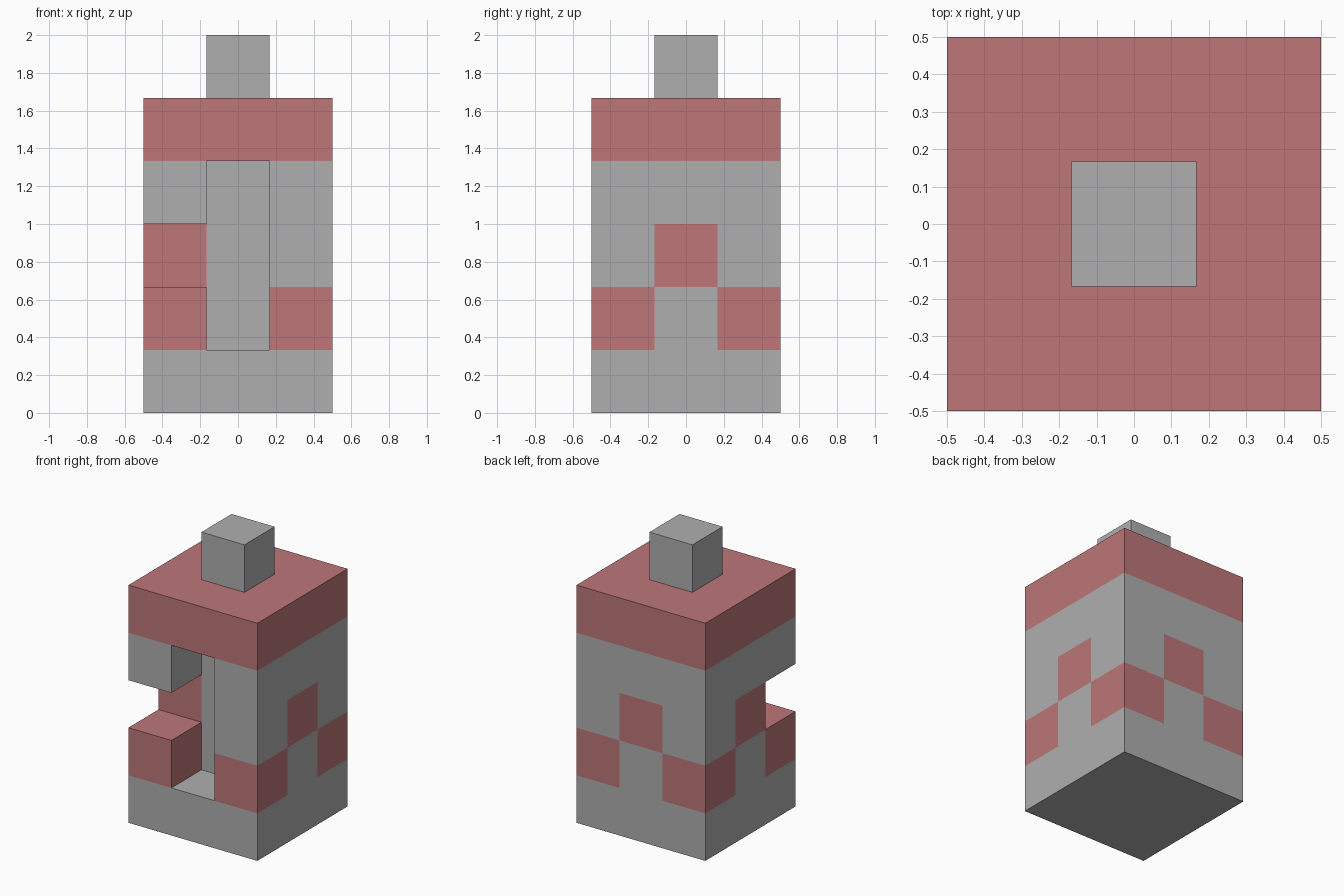
import bpy
import bmesh
import math
from mathutils import Vector

if "Cube" in bpy.data.objects:
    bpy.data.objects.remove(bpy.data.objects["Cube"], do_unlink=True)

CELL = 1 / 3


def make_material(name, color):
    mat = bpy.data.materials.new(name)
    mat.use_nodes = True
    mat.diffuse_color = color
    mat.node_tree.nodes["Principled BSDF"].inputs["Base Color"].default_value = color
    return mat


GREY, RED = 0, 1
materials = [make_material("light grey", (0.43, 0.43, 0.43, 1)),
             make_material("dusty red", (0.51, 0.18, 0.19, 1))]


def wall_color(x, y, z):
    """Zigzag: red corners in the lower row, red side centres in the row above."""
    corner = x != 1 and y != 1
    side_centre = (x == 1) != (y == 1)
    return RED if (z == 1 and corner) or (z == 2 and side_centre) else GREY


# Doorway in the middle of the front, with a notch beside it
openings = {(1, 0, 1), (1, 0, 2), (1, 0, 3), (0, 0, 2)}


def layer(levels, color):
    return {(x, y, z): color(x, y, z) for z in levels
            for x in range(3) for y in range(3) if (x, y, z) not in openings}


parts = {
    "base": layer([0], lambda *c: GREY),
    "patterned_walls": layer([1, 2, 3], wall_color),
    "roof_band": layer([4], lambda *c: RED),
    "top_knob": {(1, 1, 5): GREY},
}
occupied = set().union(*parts.values())


def build_part(name, cells):
    """Make the exposed skin of a group of cubes and merge its flat areas."""
    bm = bmesh.new()
    for cell, color in cells.items():
        for axis in range(3):
            for sign in (-1, 1):
                neighbour = list(cell)
                neighbour[axis] += sign
                if tuple(neighbour) in occupied:
                    continue
                u, v = (axis + 1) % 3, (axis + 2) % 3
                corners = []
                for du, dv in ((0, 0), (1, 0), (1, 1), (0, 1))[::sign]:
                    p = Vector(cell)
                    p[axis] += max(sign, 0)
                    p[u] += du
                    p[v] += dv
                    corners.append(bm.verts.new((p - Vector((1.5, 1.5, 0))) * CELL))
                bm.faces.new(corners).material_index = color
    bmesh.ops.remove_doubles(bm, verts=bm.verts[:], dist=0.001)
    bmesh.ops.dissolve_limit(bm, angle_limit=math.radians(1), verts=bm.verts[:],
                             edges=bm.edges[:], delimit={'MATERIAL'})
    mesh = bpy.data.meshes.new(name)
    bm.to_mesh(mesh)
    bm.free()
    for mat in materials:
        mesh.materials.append(mat)
    bpy.context.collection.objects.link(bpy.data.objects.new(name, mesh))


for part_name, part_cells in parts.items():
    build_part(part_name, part_cells)
